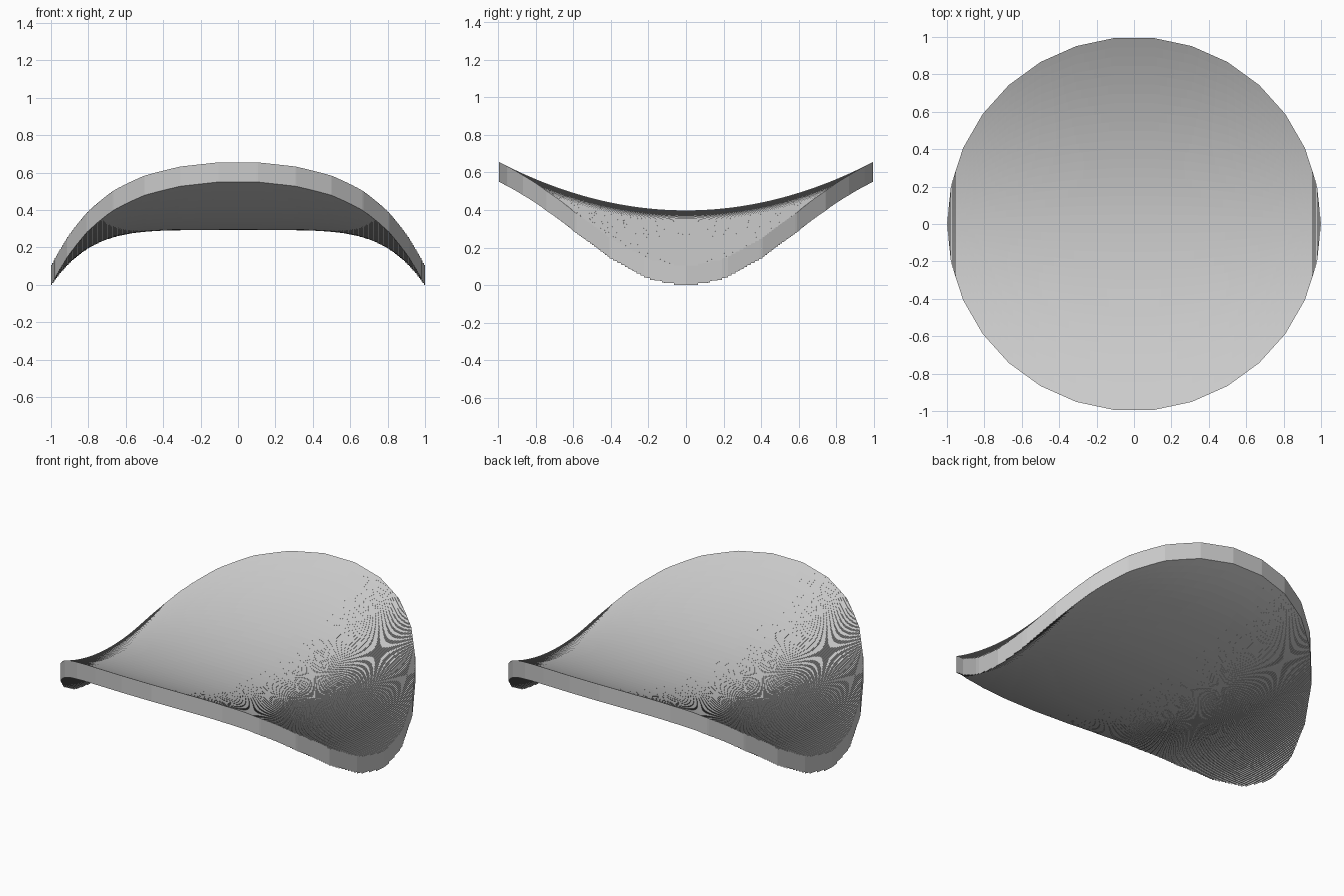
import bpy
import bmesh
from math import acos, cos, sin, pi, floor

cube = bpy.data.objects.get("Cube")
if cube:
    bpy.data.objects.remove(cube, do_unlink=True)

SIDES = 30          # facets round the rim
STRIPS = 300        # fine steps across x
SEGMENTS = 40       # divisions along each strip
THICK = 0.105
CENTRE = 0.398      # height of the top at the middle
RISE = 0.26         # upward curl towards front and back
DROP = 0.298        # downward curl towards left and right
STEP = 2 * pi / SIDES


def half_depth(x):
    """Half the y extent of the many-sided outline at x."""
    angle = acos(min(1.0, abs(x)))
    middle = (floor(angle / STEP + 1e-9) + 0.5) * STEP
    return max(0.0, (cos(STEP / 2) - abs(x) * cos(middle)) / sin(middle))


def section(bm, x, drop):
    """Closed loop of the shell at x: along the top, back along the bottom."""
    reach = half_depth(x)
    ys = [reach * (2 * j / SEGMENTS - 1) for j in range(SEGMENTS + 1)]
    top = [(x, y, CENTRE + RISE * y * y - drop) for y in ys]
    bottom = [(px, py, pz - THICK) for px, py, pz in reversed(top)]
    return [bm.verts.new(p) for p in top + bottom]


# Saddle shell: narrow strips curved along y, each one stepped down in z
bm = bmesh.new()
loops = []
last_drop = None
for i in range(STRIPS):
    x0 = -1 + 2 * i / STRIPS
    x1 = -1 + 2 * (i + 1) / STRIPS
    drop = DROP * abs((x0 + x1) / 2) ** 5
    if last_drop is None or abs(drop - last_drop) > 1e-4:
        loops.append(section(bm, x0, drop))
        last_drop = drop
    loops.append(section(bm, x1, last_drop))

for a, b in zip(loops, loops[1:]):
    for j in range(len(a)):
        k = (j + 1) % len(a)
        bm.faces.new((a[j], a[k], b[k], b[j]))

bmesh.ops.remove_doubles(bm, verts=bm.verts, dist=1e-5)
bmesh.ops.dissolve_degenerate(bm, edges=bm.edges, dist=1e-6)
bmesh.ops.recalc_face_normals(bm, faces=bm.faces)
mesh = bpy.data.meshes.new("saddle_shell")
bm.to_mesh(mesh)
bm.free()

shell = bpy.data.objects.new("saddle_shell", mesh)
bpy.context.collection.objects.link(shell)

# Plain light grey
grey = bpy.data.materials.new("light_grey")
grey.use_nodes = True
colour = (0.6, 0.6, 0.6, 1)
grey.diffuse_color = colour
grey.node_tree.nodes["Principled BSDF"].inputs["Base Color"].default_value = colour
mesh.materials.append(grey)
